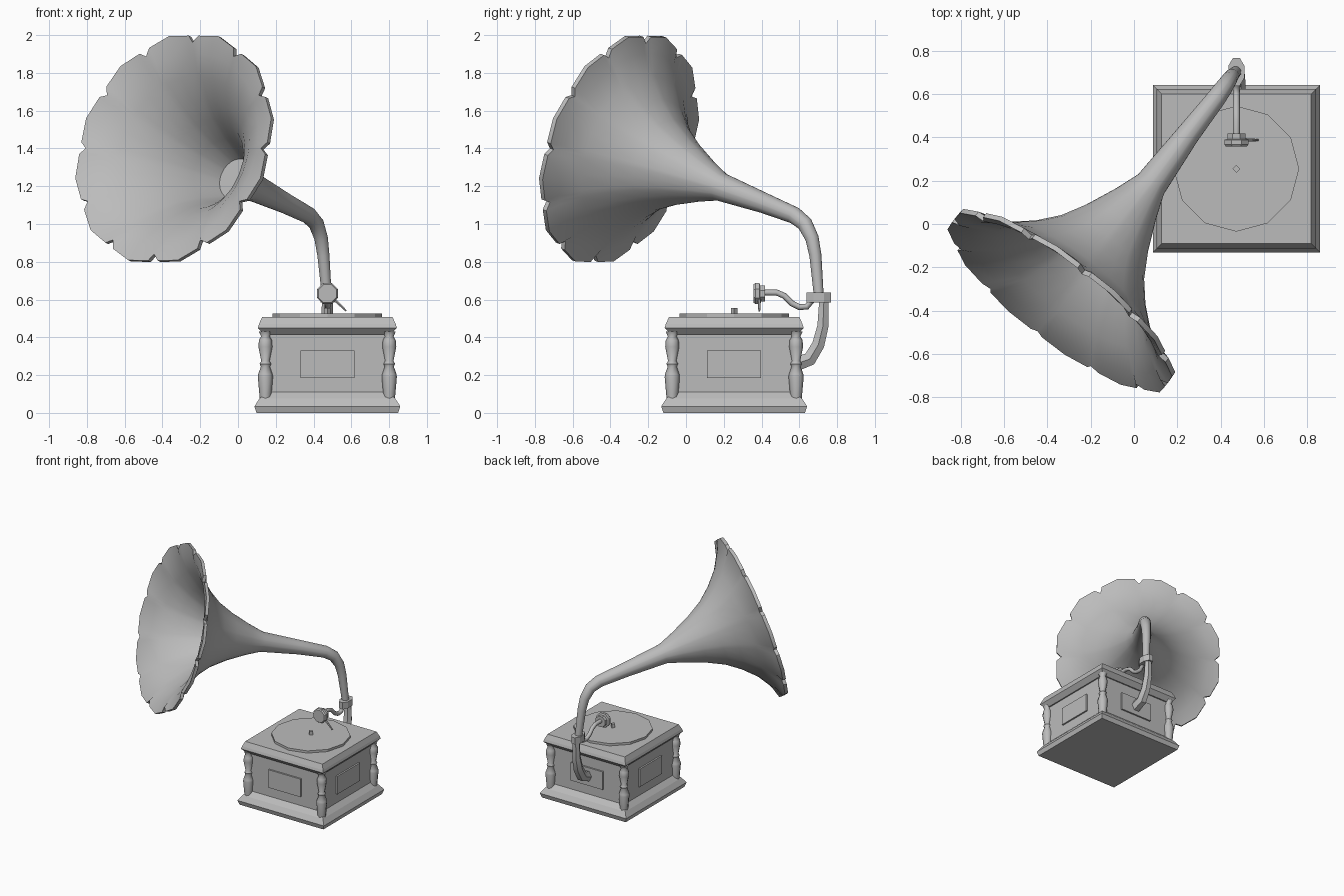
import bpy, bmesh
from math import sin, cos, pi, radians, sqrt
from mathutils import Vector, Matrix

if "Cube" in bpy.data.objects:
    bpy.data.objects.remove(bpy.data.objects["Cube"])

grey = bpy.data.materials.new("plain_grey")
grey.use_nodes = True
colour = (0.5, 0.5, 0.5, 1)
grey.diffuse_color = colour
grey.node_tree.nodes["Principled BSDF"].inputs["Base Color"].default_value = colour

CX, CY = 0.473, 0.255          # cabinet centre
X, Y, Z = Vector((1, 0, 0)), Vector((0, 1, 0)), Vector((0, 0, 1))


def skin(name, rings, smooth=0):
    """Join rings of points into a capped solid."""
    bm = bmesh.new()
    loops = [[bm.verts.new(p) for p in ring] for ring in rings]
    for a, b in zip(loops, loops[1:]):
        for i in range(len(a)):
            j = (i + 1) % len(a)
            bm.faces.new((a[i], a[j], b[j], b[i]))
    bm.faces.new(loops[0])
    bm.faces.new(loops[-1])
    bmesh.ops.recalc_face_normals(bm, faces=bm.faces)
    mesh = bpy.data.meshes.new(name)
    bm.to_mesh(mesh)
    bm.free()
    mesh.materials.append(grey)
    ob = bpy.data.objects.new(name, mesh)
    bpy.context.collection.objects.link(ob)
    if smooth:
        bpy.ops.object.select_all(action='DESELECT')
        ob.select_set(True)
        bpy.context.view_layer.objects.active = ob
        bpy.ops.object.shade_smooth_by_angle(angle=radians(smooth))
    return ob


def ring(centre, u, v, r, angles):
    return [centre + (u * cos(a) + v * sin(a)) * r for a in angles]


def even(sides, start=0.0):
    return [start + 2 * pi * i / sides for i in range(sides)]


def lathe(name, profile, sides, centre, axes=(X, Y, Z), start=0.0, smooth=0):
    """Turn (radius, height) pairs around the third axis."""
    u, v, w = axes
    c = Vector(centre)
    return skin(name, [ring(c + w * h, u, v, r, even(sides, start)) for r, h in profile], smooth)


def square_stack(name, profile):
    """Square mouldings from (half width, height) pairs."""
    return lathe(name, [(r * sqrt(2), h) for r, h in profile], 4, (CX, CY, 0), start=pi / 4)


def sweep(points, radii, u, v, tangent, angles):
    """Rings along a path, carrying the frame u, v round the bends."""
    pts = [Vector(p) for p in points]
    out = []
    for i, p in enumerate(pts):
        ahead = pts[min(i + 1, len(pts) - 1)] - p
        behind = p - pts[max(i - 1, 0)]
        t = (ahead.normalized() + behind.normalized()).normalized()
        turn = tangent.rotation_difference(t)
        u, v, tangent = turn @ u, turn @ v, t
        out.append(ring(p, u, v, radii[i], angles))
    return out


# Cabinet: plinth, body and lid
square_stack("plinth", [(0.375, 0), (0.386, 0.035), (0.36, 0.075), (0.325, 0.11)])
square_stack("cabinet_body", [(0.325, 0.1), (0.325, 0.43)])
square_stack("lid", [(0.335, 0.415), (0.368, 0.45), (0.362, 0.47), (0.345, 0.508)])

# Raised panel on each side
for k, side in enumerate(("front", "left", "back", "right")):
    turn = Matrix.Rotation(k * pi / 2, 3, 'Z')
    corners = [(-0.143, 0.185), (0.143, 0.185), (0.143, 0.33), (-0.143, 0.33)]
    skin(side + "_panel", [[Vector((CX, CY, 0)) + turn @ Vector((x, -d, z)) for x, z in corners]
                           for d in (0.32, 0.338)])

# Turned corner posts
post = [(0.03, 0.075), (0.032, 0.1), (0.04, 0.19), (0.038, 0.205), (0.024, 0.245),
        (0.031, 0.26), (0.022, 0.275), (0.037, 0.35), (0.034, 0.385), (0.023, 0.405), (0.034, 0.43)]
for sx, across in ((-1, "right"), (1, "left")):
    for sy, depth in ((-1, "front"), (1, "back")):
        lathe(f"{depth}_{across}_post", post, 8, (CX + sx * 0.328, CY + sy * 0.328, 0), smooth=50)

# Platter and spindle
lathe("platter", [(0.29, 0.505), (0.29, 0.526)], 12, (CX, CY, 0))
lathe("spindle", [(0.018, 0.52), (0.018, 0.555)], 4, (CX, CY, 0))

# Rear bracket and collar
bracket = [(CX, 0.57, 0.255), (CX, 0.655, 0.285), (CX, 0.70, 0.36), (CX, 0.725, 0.46), (CX, 0.73, 0.6)]
skin("rear_bracket", sweep(bracket, [0.045, 0.042, 0.038, 0.034, 0.028], X, Z, Y, even(6)), 35)
lathe("collar", [(0.07, 0.585), (0.07, 0.638)], 8, (CX, 0.703, 0), axes=(X * 0.58, Y, Z), start=pi / 8)

# Tone arm, sound box and needle
arm = [(CX, 0.41, 0.637), (CX, 0.48, 0.637), (CX, 0.52, 0.62), (CX, 0.56, 0.58),
       (CX, 0.60, 0.56), (CX, 0.64, 0.562), (CX, 0.67, 0.6)]
skin("tone_arm", sweep(arm, [0.016] * 7, X, Z, Y, even(8)), 50)
lathe("sound_box", [(0.052, 0), (0.06, 0.01), (0.06, 0.032), (0.045, 0.036), (0.045, 0.062)], 8,
      (CX, 0.357, 0.632), axes=(X, Z, Y), start=pi / 8)
down = Vector((0.72, 0, -0.69))
lathe("needle", [(0.009, 0), (0.005, 0.09)], 6, (0.508, 0.388, 0.602), axes=(Y, down.cross(Y), down))

# Horn: bent neck, flaring bell and a rim of twelve lobes
axis = Vector((-0.585, -0.76, 0.285)).normalized()
h = Z.cross(axis).normalized()
v = axis.cross(h)
rim_centre = Vector((-0.34, -0.36, 1.40))
throat = rim_centre - axis * 0.715
lobe = [(0, 0.585), (3, 0.622), (15, 0.64), (27, 0.622)]
angles = [radians(30 * k + a) for k in range(12) for a, r in lobe]
radii = [r for k in range(12) for a, r in lobe]


def bell_ring(t, r):
    return ring(throat + axis * t, h, v, r, angles)


def rim_ring(t):
    c = throat + axis * t
    return [c + (h * cos(a) + v * sin(a)) * r for a, r in zip(angles, radii)]


neck = [throat, (0.25, 0.415, 1.11), (0.375, 0.575, 1.045), (0.415, 0.63, 1.0), (0.44, 0.667, 0.925),
        (0.452, 0.685, 0.835), (0.47, 0.703, 0.62)]
neck_rings = sweep(neck, [0.075, 0.054, 0.045, 0.041, 0.036, 0.032, 0.026], -h, v, -axis,
                   [pi - a for a in angles])[1:]
flare = [(0, 0.075), (0.12, 0.117), (0.27, 0.18), (0.4, 0.25), (0.5, 0.33), (0.6, 0.435), (0.665, 0.54)]
rings = neck_rings[::-1] + [bell_ring(t, r) for t, r in flare]
rings += [rim_ring(0.695), rim_ring(0.72)]
rings += [bell_ring(t + 0.025, r - 0.005) for t, r in flare[:0:-1]]
skin("horn", rings, 40)
